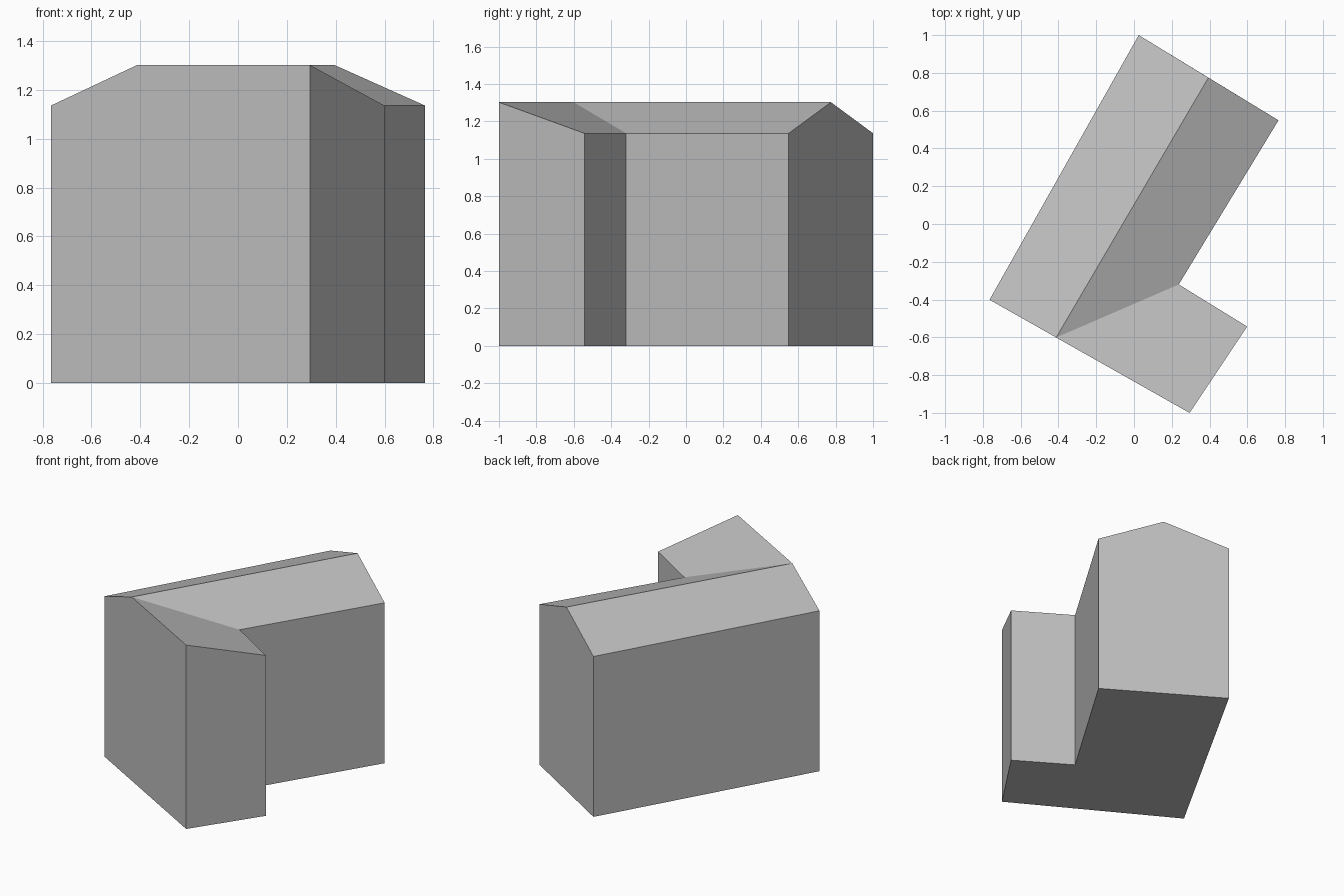
import bpy
import bmesh
from mathutils import Vector

cube = bpy.data.objects.get("Cube")
if cube:
    bpy.data.objects.remove(cube, do_unlink=True)

EAVE, RIDGE = 1.136, 1.302

grey = bpy.data.materials.new("light grey")
grey.use_nodes = True
colour = (0.52, 0.52, 0.52, 1)
grey.diffuse_color = colour
grey.node_tree.nodes["Principled BSDF"].inputs["Base Color"].default_value = colour

# Plan corners, anticlockwise, with the height of the wall top at each
west = Vector((-0.765, -0.401))
gable_front = Vector((-0.412, -0.601))
wing_high = Vector((0.294, -1.0))
wing_low = Vector((0.599, -0.543))
inner = Vector((0.237, -0.32))
east = Vector((0.765, 0.549))
gable_back = Vector((0.394, 0.775))
north = Vector((0.025, 1.0))


def eave(p):
    return (p.x, p.y, EAVE)


def ridge(p):
    return (p.x, p.y, RIDGE)


def ground(p):
    return (p.x, p.y, 0)


def make_part(name, faces):
    """Make a flat-shaded object from a list of polygons."""
    bm = bmesh.new()
    for points in faces:
        bm.faces.new([bm.verts.new(p) for p in points])
    bmesh.ops.remove_doubles(bm, verts=bm.verts, dist=0.0001)
    mesh = bpy.data.meshes.new(name)
    bm.to_mesh(mesh)
    bm.free()
    mesh.materials.append(grey)
    obj = bpy.data.objects.new(name, mesh)
    bpy.context.collection.objects.link(obj)
    return obj


def wall(start, end, *top):
    """Wall polygon from start to end, with its top points running back."""
    return [ground(start), ground(end), *top]


# Walls: the front one joins the gable and the tall side of the wing
make_part("walls", [
    wall(west, wing_high, ridge(wing_high), ridge(gable_front), eave(west)),
    wall(wing_high, wing_low, eave(wing_low), ridge(wing_high)),
    wall(wing_low, inner, eave(inner), eave(wing_low)),
    wall(inner, east, eave(east), eave(inner)),
    wall(east, north, eave(north), ridge(gable_back), eave(east)),
    wall(north, west, eave(west), eave(north)),
])

# Gabled roof of the main block, cut by the valley on the inner side
make_part("main_roof", [
    [eave(west), ridge(gable_front), ridge(gable_back), eave(north)],
    [ridge(gable_front), eave(inner), eave(east), ridge(gable_back)],
])

# Single-pitch roof of the wing
make_part("wing_roof", [
    [ridge(gable_front), ridge(wing_high), eave(wing_low), eave(inner)],
])

# Floor, facing down
make_part("floor", [
    [ground(p) for p in (north, east, inner, wing_low, wing_high, west)],
])
